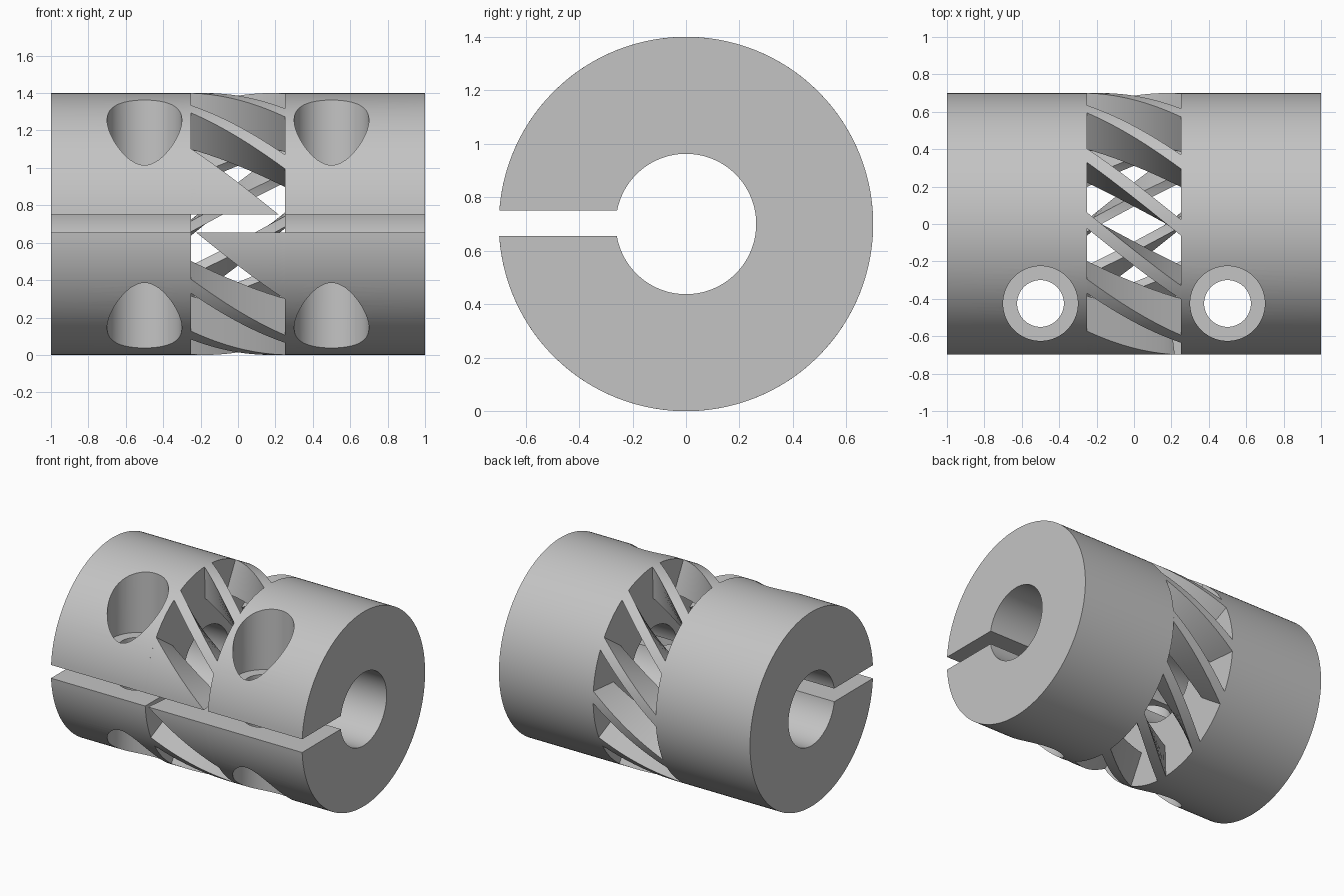
import bpy, bmesh
from math import sin, cos, asin, pi, radians

if "Cube" in bpy.data.objects:
    bpy.data.objects.remove(bpy.data.objects["Cube"], do_unlink=True)

R_OUT, R_BORE, R_CAGE = 0.7, 0.2625, 0.47
AXIS_Z = 0.7
HALF_GAP = 0.25                 # half length of the flexible middle
SLIT_LOW, SLIT_HIGH = 0.655, 0.75
TWIST = radians(33)             # rib twist over the middle
RIB_WIDTH = radians(7)

metal = bpy.data.materials.new("light grey metal")
metal.use_nodes = True
grey = (0.55, 0.55, 0.55, 1)
metal.diffuse_color = grey
metal.node_tree.nodes["Principled BSDF"].inputs["Base Color"].default_value = grey


def arc_block(name, x0, x1, r_in, span, nx, na, twist=0.0):
    """Solid ring sector about the x axis; span(r) gives its start and end angle."""
    bm = bmesh.new()
    grid = {}
    for i in range(nx + 1):
        t = i / nx
        for k, r in enumerate((r_in, R_OUT)):
            a0, a1 = span(r)
            for j in range(na + 1):
                a = a0 + (a1 - a0) * j / na + twist * (0.5 - t)
                grid[i, j, k] = bm.verts.new(
                    (x0 + (x1 - x0) * t, -r * cos(a), AXIS_Z + r * sin(a)))

    def quad(*keys):
        bm.faces.new([grid[key] for key in keys])

    for i in range(nx):
        for j in range(na):
            for k in (0, 1):
                quad((i, j, k), (i + 1, j, k), (i + 1, j + 1, k), (i, j + 1, k))
        for j in (0, na):
            quad((i, j, 0), (i + 1, j, 0), (i + 1, j, 1), (i, j, 1))
    for j in range(na):
        for i in (0, nx):
            quad((i, j, 0), (i, j + 1, 0), (i, j + 1, 1), (i, j, 1))
    bmesh.ops.recalc_face_normals(bm, faces=bm.faces)
    mesh = bpy.data.meshes.new(name)
    bm.to_mesh(mesh)
    bm.free()
    obj = bpy.data.objects.new(name, mesh)
    bpy.context.collection.objects.link(obj)
    mesh.materials.append(metal)
    return obj


def activate(obj):
    bpy.ops.object.select_all(action='DESELECT')
    obj.select_set(True)
    bpy.context.view_layer.objects.active = obj


def cut(obj, cutter):
    """Subtract a cutter and discard it."""
    activate(obj)
    mod = obj.modifiers.new("cut", 'BOOLEAN')
    mod.operation, mod.solver, mod.object = 'DIFFERENCE', 'EXACT', cutter
    bpy.ops.object.modifier_apply(modifier=mod.name)
    bpy.data.objects.remove(cutter, do_unlink=True)


def drill(x, radius, z0, z1):
    bpy.ops.mesh.primitive_cylinder_add(
        vertices=64, radius=radius, depth=z1 - z0, location=(x, -0.425, (z0 + z1) / 2))
    return bpy.context.object


def smooth(obj):
    activate(obj)
    bpy.ops.object.shade_smooth_by_angle(angle=radians(30))


# Clamping hubs: slit rings with a counterbored screw hole from both sides
def slit_ring(r):
    return (asin((SLIT_HIGH - AXIS_Z) / r), 2 * pi - asin((AXIS_Z - SLIT_LOW) / r))


for side, name in ((-1, "right_hub"), (1, "left_hub")):
    low, high = sorted((side * HALF_GAP, side * 1.0))
    hub = arc_block(name, low, high, R_BORE, slit_ring, 1, 144)
    x = side * 0.5
    cut(hub, drill(x, 0.125, -0.1, 1.5))
    cut(hub, drill(x, 0.2, 0.92, 1.5))
    cut(hub, drill(x, 0.2, -0.1, 0.48))
    smooth(hub)

# Thin helical ribs, spaced 30 degrees apart around the middle
for n in range(10):
    centre = radians(45 + 30 * n)
    rib = arc_block(f"helical_rib_{n + 1}", -HALF_GAP, HALF_GAP, R_CAGE,
                    lambda r: (centre - RIB_WIDTH / 2, centre + RIB_WIDTH / 2),
                    16, 3, TWIST)
    smooth(rib)

# Wide front rib, split by the clamping slit
half = radians(15) + RIB_WIDTH / 2
wide = arc_block("split_front_rib", -HALF_GAP, HALF_GAP, R_CAGE,
                 lambda r: (-half, half), 16, 14, TWIST)
bpy.ops.mesh.primitive_cube_add(size=1, location=(0, -0.5, (SLIT_LOW + SLIT_HIGH) / 2))
slit = bpy.context.object
slit.scale = (1, 1, SLIT_HIGH - SLIT_LOW)
bpy.context.view_layer.update()
cut(wide, slit)
smooth(wide)
